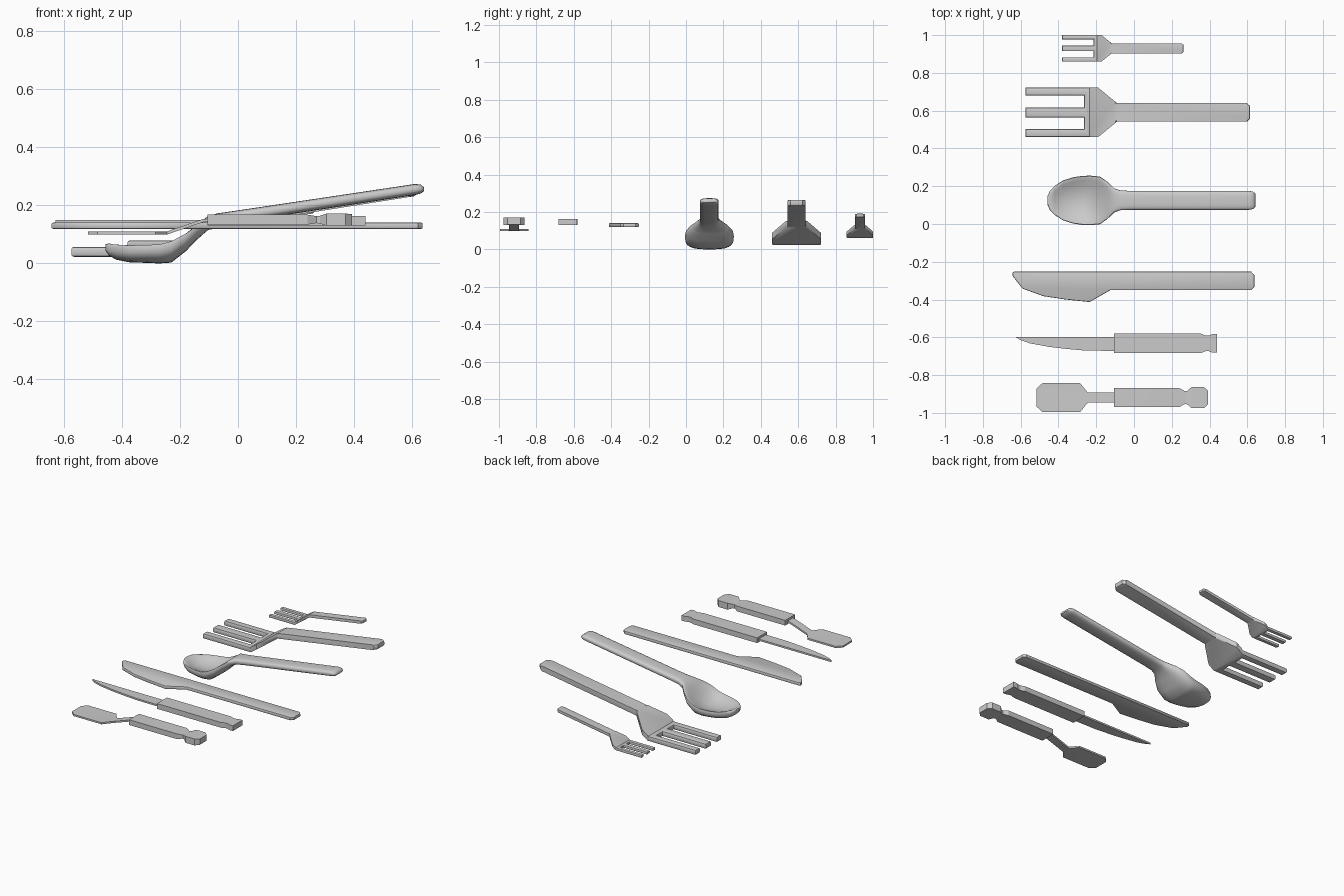
import bpy, bmesh
from math import sin, cos, pi, copysign
from mathutils import Vector

if "Cube" in bpy.data.objects:
    bpy.data.objects.remove(bpy.data.objects["Cube"])


def finish(name, bm, loc=(0, 0, 0), angle=0.6):
    bmesh.ops.recalc_face_normals(bm, faces=bm.faces)
    me = bpy.data.meshes.new(name)
    bm.to_mesh(me)
    bm.free()
    ob = bpy.data.objects.new(name, me)
    ob.location = loc
    bpy.context.collection.objects.link(ob)
    bpy.ops.object.select_all(action='DESELECT')
    ob.select_set(True)
    bpy.context.view_layer.objects.active = ob
    bpy.ops.object.shade_smooth_by_angle(angle=angle)
    return ob


def interp(path, x):
    for (x0, z0), (x1, z1) in zip(path, path[1:]):
        if x <= x1:
            break
    return z0 + (z1 - z0) * (x - x0) / (x1 - x0)


def plate(name, outline, path, thick, bevel=0, loc=(0, 0, 0)):
    """Flat outline, bent along the side profile `path`, then thickened."""
    bm = bmesh.new()
    bm.faces.new([bm.verts.new((x, y, 0)) for x, y in outline])
    for x, _ in path[1:-1]:
        bmesh.ops.bisect_plane(bm, geom=bm.verts[:] + bm.edges[:] + bm.faces[:],
                               plane_co=(x, 0, 0), plane_no=(1, 0, 0), dist=1e-5)
    for v in bm.verts:
        v.co.z = interp(path, v.co.x) - thick / 2
    top = bmesh.ops.extrude_face_region(bm, geom=bm.faces[:], use_keep_orig=True)
    for v in top['geom']:
        if isinstance(v, bmesh.types.BMVert):
            v.co.z += thick
    bmesh.ops.recalc_face_normals(bm, faces=bm.faces)
    if bevel:
        edges = [e for e in bm.edges if e.is_manifold and e.calc_face_angle() > 0.9
                 and abs(e.verts[0].co.z - e.verts[1].co.z) < thick * 0.9]
        bmesh.ops.bevel(bm, geom=edges, offset=bevel, segments=2, profile=0.5,
                        affect='EDGES', clamp_overlap=True)
    return finish(name, bm, loc)


def loft(name, rings, loc=(0, 0, 0), angle=0.6):
    """Skin closed rings of points and cap both ends."""
    bm = bmesh.new()
    rows = [[bm.verts.new(p) for p in r] for r in rings]
    n = len(rows[0])
    for a, b in zip(rows, rows[1:]):
        for i in range(n):
            j = (i + 1) % n
            bm.faces.new((a[i], a[j], b[j], b[i]))
    bm.faces.new(rows[0])
    bm.faces.new(rows[-1])
    return finish(name, bm, loc, angle)


def grip(name, stations, loc):
    """Rectangular handle from (x, half width, half thickness)."""
    return loft(name, [[(x, -w, -t), (x, w, -t), (x, w, t), (x, -w, t)]
                       for x, w, t in stations], loc, 0.3)


# Forks: half outline from handle end to the middle tine, mirrored in y
half = [(0.615, 0.033), (0.598, 0.049), (-0.09, 0.049), (-0.19, 0.131),
        (-0.575, 0.131), (-0.575, 0.088), (-0.265, 0.088), (-0.265, 0.027),
        (-0.575, 0.027)]
fork_outline = half + [(x, -y) for x, y in reversed(half)]
fork_path = [(-0.575, 0.04), (-0.235, 0.04), (-0.095, 0.138), (0.615, 0.25)]
fork = plate("dinner_fork", fork_outline, fork_path, 0.034, 0.009, (0, 0.591, 0))
small = bpy.data.objects.new("small_fork", fork.data.copy())
small.scale = (0.54, 0.54, 0.54)
small.location = (-0.07, 0.93, 0.0475)
bpy.context.collection.objects.link(small)


# Spoon: stations of x, half width, rim height, bottom height, bowl dip
def spoon_ring(x, w, top, bot, dip, n=24):
    h = min(0.02, (top - bot) / 2)
    mid, ring = top - h, []
    for i in range(n):
        a = 2 * pi * i / n
        c, s = cos(a), sin(a)
        y = w * copysign(abs(c) ** 0.65, c)
        if s >= 0:
            z = mid + h * s ** 0.65 - dip * (1 - (y / w) ** 2)
        else:
            z = mid - (mid - bot) * abs(s) ** 0.75
        ring.append((x, y, z))
    return ring


spoon = [(-0.457, 0.025, 0.066, 0.044, 0), (-0.445, 0.052, 0.073, 0.027, 0.004),
         (-0.42, 0.077, 0.076, 0.013, 0.022), (-0.375, 0.106, 0.076, 0.004, 0.042),
         (-0.32, 0.123, 0.077, 0.002, 0.049), (-0.27, 0.13, 0.08, 0, 0.051),
         (-0.23, 0.131, 0.09, 0.003, 0.048), (-0.18, 0.126, 0.116, 0.042, 0.033),
         (-0.14, 0.098, 0.143, 0.083, 0.012), (-0.105, 0.064, 0.165, 0.114, 0.002),
         (-0.07, 0.052, 0.173, 0.13, 0), (0.0, 0.05, 0.183, 0.142, 0),
         (0.61, 0.05, 0.274, 0.236, 0), (0.63, 0.046, 0.272, 0.241, 0),
         (0.642, 0.036, 0.262, 0.25, 0)]
loft("spoon", [spoon_ring(*s) for s in spoon], (0, 0.125, 0), 0.9)

# Table knife
plate("table_knife",
      [(-0.635, -0.252), (0.62, -0.252), (0.637, -0.27), (0.637, -0.334),
       (0.62, -0.35), (-0.125, -0.35), (-0.235, -0.413), (-0.36, -0.4),
       (-0.48, -0.382), (-0.59, -0.342), (-0.643, -0.275), (-0.643, -0.258)],
      [(-0.65, 0.13), (0.65, 0.13)], 0.021, 0.005)

# Paring knife
plate("paring_blade",
      [(-0.63, -0.597), (-0.09, -0.597), (-0.09, -0.672), (-0.26, -0.67),
       (-0.36, -0.661), (-0.445, -0.651), (-0.55, -0.632), (-0.6, -0.615)],
      [(-0.65, 0.145), (0, 0.145)], 0.011)
grip("paring_handle",
     [(-0.105, 0.051, 0.017), (0.355, 0.051, 0.017), (0.38, 0.041, 0.017),
      (0.395, 0.041, 0.017), (0.415, 0.049, 0.017), (0.44, 0.049, 0.017)],
     (0, -0.632, 0.147))

# Spreader
half = [(-0.09, 0.027), (-0.245, 0.027), (-0.285, 0.076), (-0.485, 0.076),
        (-0.517, 0.047)]
plate("spreader_blade", half + [(x, -y) for x, y in reversed(half)],
      [(-0.53, 0.105), (-0.245, 0.105), (-0.12, 0.148), (-0.08, 0.15)],
      0.011, 0, (0, -0.919, 0))
grip("spreader_handle",
     [(-0.105, 0.05, 0.017), (0.24, 0.05, 0.017), (0.27, 0.034, 0.012),
      (0.282, 0.036, 0.013), (0.305, 0.056, 0.021), (0.37, 0.056, 0.021),
      (0.393, 0.035, 0.019)],
     (0, -0.919, 0.151))
